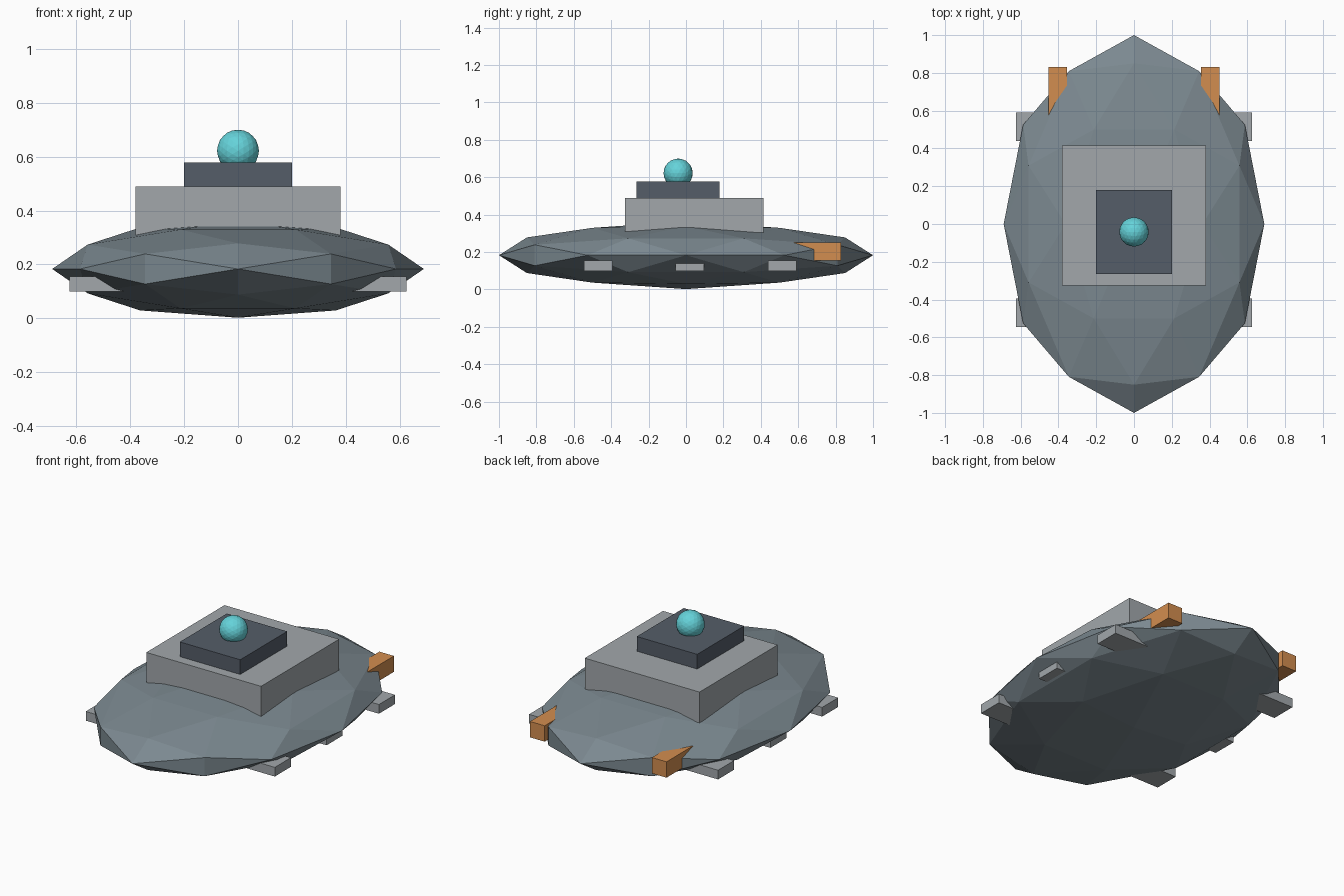
import bpy, math
from mathutils import Matrix

if "Cube" in bpy.data.objects:
    bpy.data.objects.remove(bpy.data.objects["Cube"])


def material(name, rgb):
    m = bpy.data.materials.new(name)
    m.diffuse_color = (*rgb, 1)
    m.use_nodes = True
    m.node_tree.nodes["Principled BSDF"].inputs["Base Color"].default_value = m.diffuse_color
    return m


hull_grey = material("hull_grey", (0.20, 0.25, 0.28))
dark_slate = material("dark_slate", (0.09, 0.11, 0.14))
cyan = material("cyan", (0.13, 0.65, 0.70))
orange = material("orange", (0.65, 0.27, 0.08))
pale_grey = material("pale_grey", (0.36, 0.39, 0.41))


def box(name, x, y, z, mat):
    """Box from (min, max) ranges on each axis."""
    centre = [(a + b) / 2 for a, b in (x, y, z)]
    bpy.ops.mesh.primitive_cube_add(size=1, location=centre)
    o = bpy.context.object
    o.name = name
    o.data.transform(Matrix.Diagonal((x[1] - x[0], y[1] - y[0], z[1] - z[0], 1)))
    o.data.materials.append(mat)
    return o


def ico(name, subdivisions, centre, radii, mat):
    """Faceted ellipsoid, turned so its edge midpoints sit on the axes."""
    bpy.ops.mesh.primitive_ico_sphere_add(subdivisions=subdivisions, radius=1, location=centre)
    o = bpy.context.object
    o.name = name
    tilt = -math.atan(2 / (1 + math.sqrt(5)))
    o.data.transform(Matrix.Diagonal((*radii, 1)) @ Matrix.Rotation(tilt, 4, 'Y'))
    o.data.materials.append(mat)
    return o


# Faceted saucer hull
ico("hull", 2, (0, 0, 0.183), (0.69, 1.0, 0.181), hull_grey)

# Stepped superstructure and dome
box("lower_deck", (-0.38, 0.38), (-0.325, 0.415), (0.305, 0.49), pale_grey)
box("upper_deck", (-0.20, 0.20), (-0.265, 0.18), (0.48, 0.578), dark_slate)
ico("dome", 3, (0, -0.042, 0.622), (0.078, 0.078, 0.078), cyan)

# Mirrored rear thrusters and side pads
for side, s in (("left", -1), ("right", 1)):
    def span(a, b):
        return tuple(sorted((s * a, s * b)))
    box(f"thruster_{side}", span(0.355, 0.452), (0.53, 0.83), (0.155, 0.25), orange)
    for place, y in (("front", -0.47), ("middle", 0.02), ("rear", 0.515)):
        box(f"pad_{place}_{side}", span(0.40, 0.626), (y - 0.076, y + 0.076), (0.10, 0.155), pale_grey)
